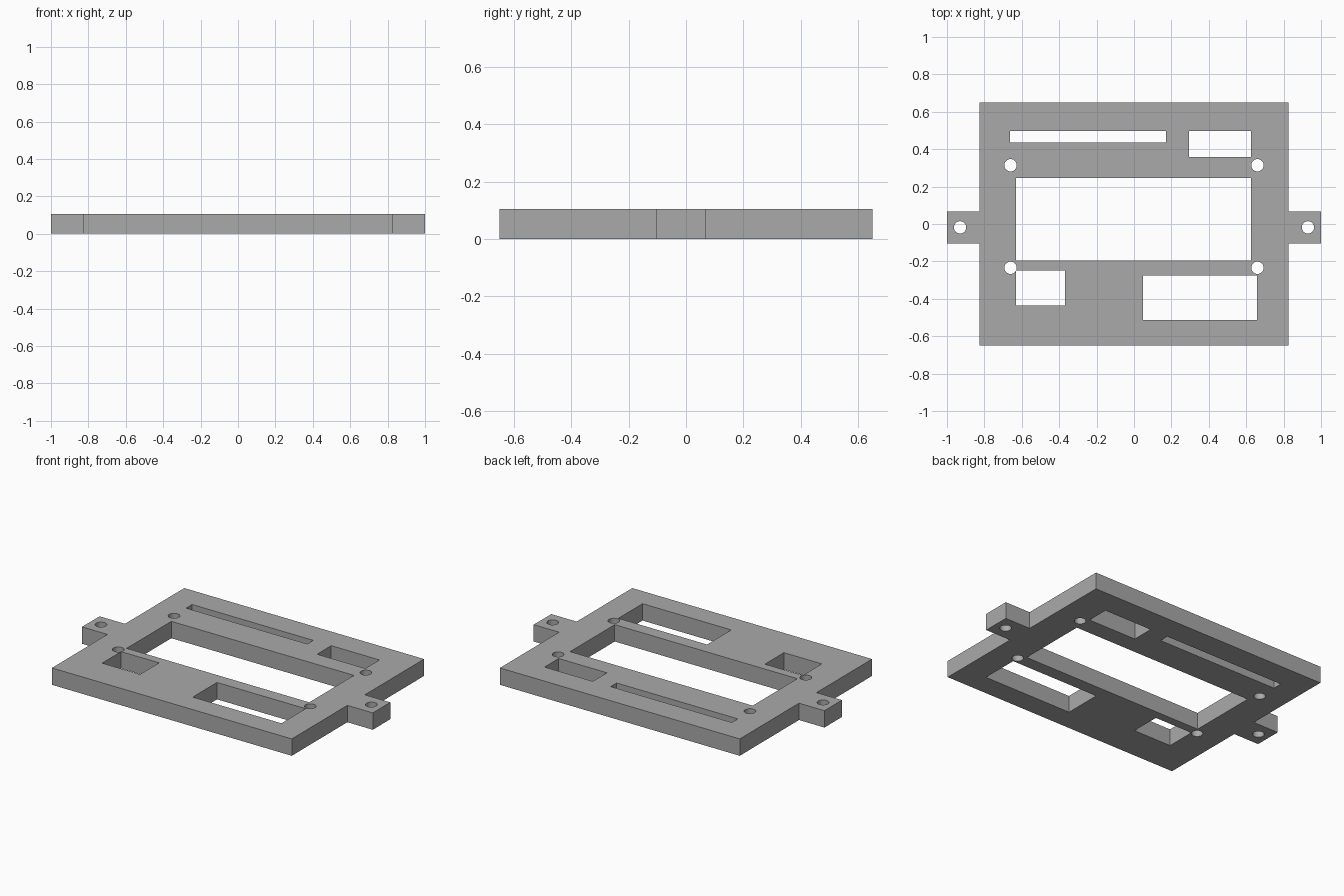
import bpy, bmesh, math

cube = bpy.data.objects.get("Cube")
if cube:
    bpy.data.objects.remove(cube, do_unlink=True)

THICK = 0.105

grey = bpy.data.materials.new("plain grey")
grey.use_nodes = True
colour = (0.4, 0.4, 0.4, 1)
grey.diffuse_color = colour
grey.node_tree.nodes["Principled BSDF"].inputs["Base Color"].default_value = colour

# Flat profile: outline plus openings, extruded to the plate thickness
profile = bpy.data.curves.new("mounting_plate", "CURVE")
profile.dimensions = "2D"
profile.fill_mode = "BOTH"
profile.extrude = THICK / 2


def add_loop(points):
    spline = profile.splines.new("POLY")
    spline.points.add(len(points) - 1)
    for point, (x, y) in zip(spline.points, points):
        point.co = (x, y, 0, 1)
    spline.use_cyclic_u = True
    spline.use_smooth = False


def add_rectangle(x0, x1, y0, y1):
    add_loop([(x0, y0), (x1, y0), (x1, y1), (x0, y1)])


def add_hole(cx, cy, radius=0.033, sides=32):
    angles = [math.tau * i / sides for i in range(sides)]
    add_loop([(cx + radius * math.cos(a), cy + radius * math.sin(a)) for a in angles])


# Outline with a screw tab on each side
right_half = [(0.825, -0.65), (0.825, -0.104), (1, -0.104),
              (1, 0.068), (0.825, 0.068), (0.825, 0.65)]
add_loop(right_half + [(-x, y) for x, y in reversed(right_half)])

# Rectangular openings
add_rectangle(-0.63, 0.626, -0.194, 0.245)     # main window
add_rectangle(-0.663, 0.171, 0.437, 0.496)     # long slot
add_rectangle(0.294, 0.626, 0.357, 0.496)      # back window
add_rectangle(-0.63, -0.369, -0.435, -0.248)   # small front window
add_rectangle(0.048, 0.658, -0.513, -0.275)    # large front window

# Screw holes
for side in (-1, 1):
    add_hole(side * 0.66, 0.314)
    add_hole(side * 0.66, -0.234)
    add_hole(side * 0.93, -0.018)

# Convert to a welded mesh standing on the ground
plate = bpy.data.objects.new("mounting_plate", profile)
bpy.context.collection.objects.link(plate)
bpy.ops.object.select_all(action="DESELECT")
plate.select_set(True)
bpy.context.view_layer.objects.active = plate
bpy.ops.object.convert(target="MESH")
plate = bpy.context.object
bm = bmesh.new()
bm.from_mesh(plate.data)
bmesh.ops.remove_doubles(bm, verts=bm.verts, dist=0.0005)
bmesh.ops.translate(bm, verts=bm.verts, vec=(0, 0, THICK / 2))
bmesh.ops.recalc_face_normals(bm, faces=bm.faces)
bm.to_mesh(plate.data)
bm.free()
plate.data.materials.clear()
plate.data.materials.append(grey)
bpy.ops.object.shade_smooth_by_angle(angle=math.radians(30))
